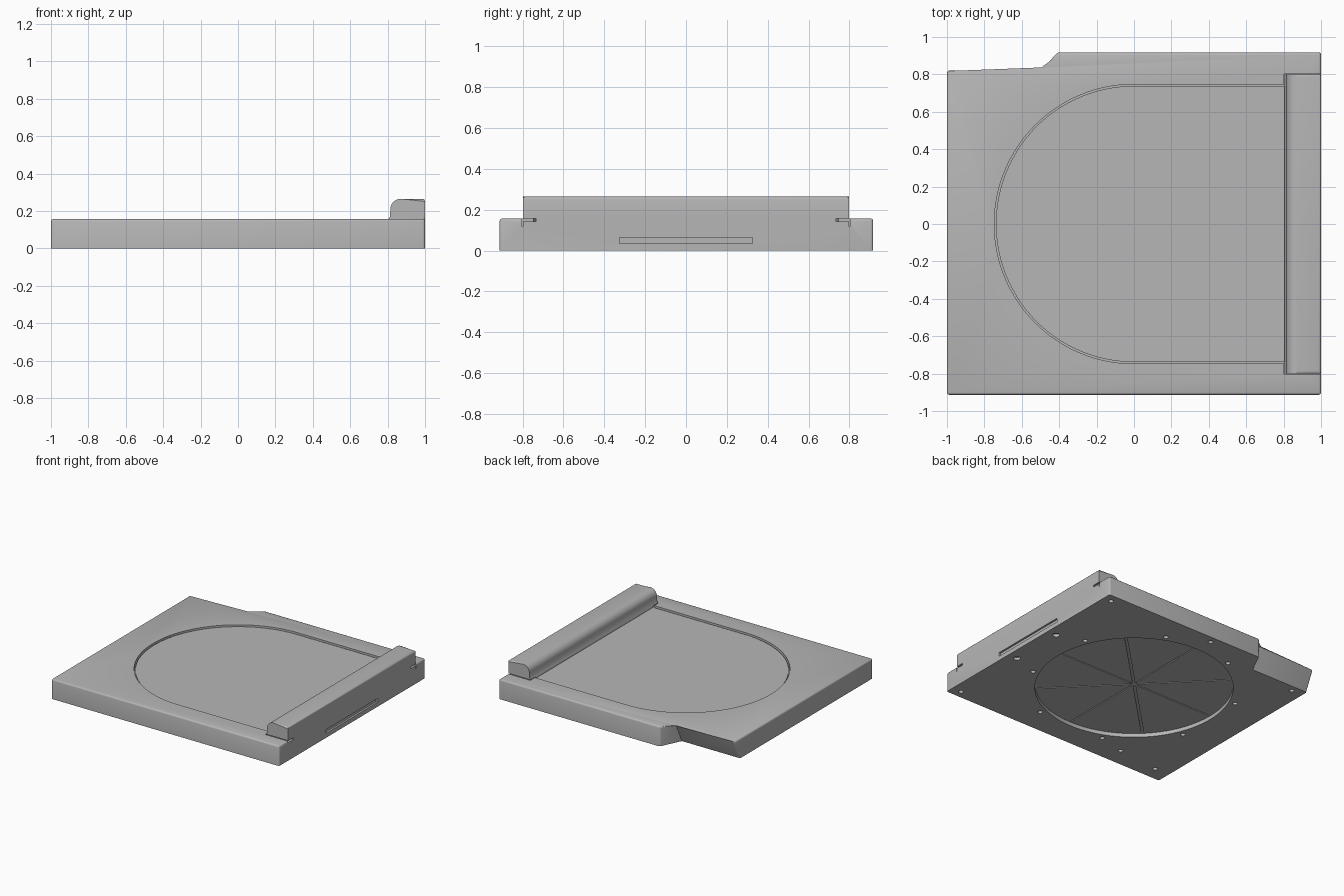
import bpy, bmesh, math
from mathutils import Matrix

cube = bpy.data.objects.get("Cube")
if cube:
    bpy.data.objects.remove(cube, do_unlink=True)

grey = bpy.data.materials.new("mid_grey")
grey.use_nodes = True
colour = (0.47, 0.47, 0.47, 1)
grey.diffuse_color = colour
grey.node_tree.nodes["Principled BSDF"].inputs["Base Color"].default_value = colour


def add_object(name, bm):
    bmesh.ops.recalc_face_normals(bm, faces=bm.faces)
    mesh = bpy.data.meshes.new(name)
    bm.to_mesh(mesh)
    bm.free()
    mesh.materials.append(grey)
    obj = bpy.data.objects.new(name, mesh)
    bpy.context.collection.objects.link(obj)
    return obj


def loft(bottom, top):
    """Solid between two matching rings of points."""
    bm = bmesh.new()
    a = [bm.verts.new(p) for p in bottom]
    b = [bm.verts.new(p) for p in top]
    bm.faces.new(a[::-1])
    bm.faces.new(b)
    n = len(a)
    for i in range(n):
        j = (i + 1) % n
        bm.faces.new((a[i], a[j], b[j], b[i]))
    return bm


def prism(outline, z0, z1):
    return loft([(x, y, z0) for x, y in outline], [(x, y, z1) for x, y in outline])


def box(x0, x1, y0, y1, z0, z1):
    return prism([(x0, y0), (x1, y0), (x1, y1), (x0, y1)], z0, z1)


def disc(x, y, r, z0, z1, sides=24):
    steps = [2 * math.pi * i / sides for i in range(sides)]
    return prism([(x + r * math.cos(t), y + r * math.sin(t)) for t in steps], z0, z1)


def u_outline(r, end):
    """Half circle on the -x side, running straight to x = end."""
    arc = [math.pi / 2 + math.pi * i / 64 for i in range(65)]
    points = [(r * math.cos(t), r * math.sin(t)) for t in arc]
    return points + [(end, -r), (end, r)]


def cut(obj, bm):
    cutter = add_object("cutter", bm)
    cutter.hide_render = True
    mod = obj.modifiers.new("cut", 'BOOLEAN')
    mod.operation = 'DIFFERENCE'
    mod.solver = 'EXACT'
    mod.object = cutter
    bpy.context.view_layer.objects.active = obj
    bpy.ops.object.modifier_apply(modifier=mod.name)
    bpy.data.objects.remove(cutter, do_unlink=True)


# Base slab, with an undercut notch along part of the back edge
H = 0.157


def base_outline(notch_y, z):
    return [(-1, -0.913, z), (1, -0.913, z), (1, 0.917, z),
            (-0.41, 0.917, z), (-0.49, notch_y, z), (-1, notch_y, z)]


bm = loft(base_outline(0.75, 0), base_outline(0.825, H))
rounded = [e for e in bm.edges if max(v.co.z for v in e.verts) > H / 2
           and not any(abs(v.co.x + 0.49) < 0.01 and e.verts[0].co.z != e.verts[1].co.z
                       for v in e.verts)]
bmesh.ops.bevel(bm, geom=rounded, offset=0.012, segments=3, profile=0.5, affect='EDGES')
base = add_object("base_slab", bm)

# Recess for the slide, seat for the grip, and slot in the end wall
cut(base, prism(u_outline(0.747, 0.9), 0.122, 0.3))
cut(base, box(0.803, 1.1, -0.803, 0.803, 0.118, 0.31))
cut(base, box(0.985, 1.1, -0.325, 0.325, 0.035, 0.065))

# Round recess underneath, with radial seams and a centre hole
cut(base, disc(0, 0, 0.717, -0.1, 0.03, 96))
for k in range(4):
    seam = box(-0.7, 0.7, -0.004, 0.004, 0.02, 0.037)
    if k == 1:
        bmesh.ops.scale(seam, vec=(1, 2.2, 1), verts=seam.verts)
    bmesh.ops.rotate(seam, matrix=Matrix.Rotation(k * math.pi / 4, 3, 'Z'), verts=seam.verts)
    cut(base, seam)
cut(base, disc(0, 0, 0.025, 0.01, 0.041))

# Screw holes underneath: a ring, the corners and two larger ones
holes = [(0.765 * math.cos(t), 0.765 * math.sin(t), 0.018)
         for t in [math.pi * (2 * k + 1) / 8 for k in range(8)]]
holes += [(0.93, 0.85, 0.018), (0.92, -0.85, 0.018), (-0.87, -0.8, 0.018),
          (-0.9, 0.7, 0.018), (0, 0.86, 0.018), (-0.51, -0.76, 0.018)]
holes += [(0.92, s * 0.22, 0.026) for s in (-1, 1)]
for x, y, r in holes:
    cut(base, disc(x, y, r, -0.05, 0.022))

# Sliding plate in the recess
slide = add_object("slide_plate", prism(u_outline(0.738, 0.85), 0.115, 0.146))

# Grip bar across the end of the slide, with a rounded inner shoulder
profile = [(1, 0.116), (1, 0.265), (0.87, 0.265)]
profile += [(0.87 - 0.055 * math.sin(t), 0.21 + 0.055 * math.cos(t))
            for t in [math.pi * i / 16 for i in range(1, 9)]]
profile += [(0.812, 0.17), (0.805, 0.158), (0.805, 0.116)]
bm = loft([(x, -0.799, z) for x, z in profile], [(x, 0.799, z) for x, z in profile])
top_edges = [e for e in bm.edges
             if all(v.co.z > 0.262 and v.co.x > 0.86 for v in e.verts)
             and not all(v.co.x < 0.9 for v in e.verts)]
bmesh.ops.bevel(bm, geom=top_edges, offset=0.014, segments=3, profile=0.5, affect='EDGES')
grip = add_object("grip_bar", bm)

# Clearance slots at both ends of the grip
for s in (-1, 1):
    lo, hi = sorted((s * 0.735, s * 0.85))
    cut(grip, box(0.7, 1.1, lo, hi, 0.143, 0.158))

# Smooth the rounded edges and keep the corners sharp
for obj in (base, slide, grip):
    bpy.ops.object.select_all(action='DESELECT')
    obj.select_set(True)
    bpy.context.view_layer.objects.active = obj
    bpy.ops.object.shade_smooth_by_angle(angle=math.radians(32))
